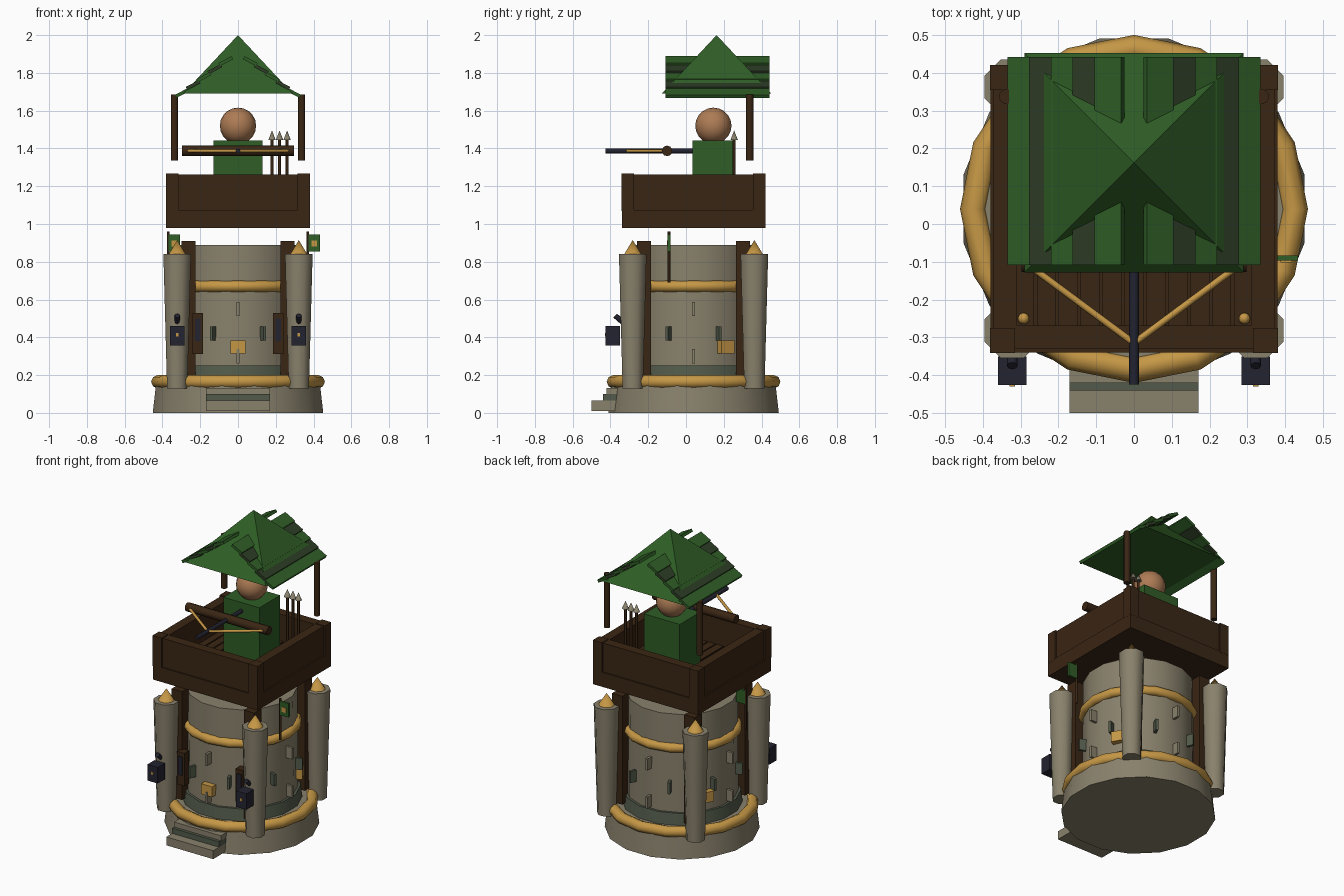
import bpy, math
from mathutils import Vector

if "Cube" in bpy.data.objects:
    bpy.data.objects.remove(bpy.data.objects["Cube"])

CY = 0.04  # tower axis in y


def mat(name, r, g, b):
    m = bpy.data.materials.new(name)
    m.diffuse_color = (r, g, b, 1)
    m.use_nodes = True
    m.node_tree.nodes["Principled BSDF"].inputs["Base Color"].default_value = m.diffuse_color
    return m


STONE = mat("stone", 0.25, 0.22, 0.15)
MOSS = mat("mossy stone", 0.085, 0.105, 0.07)
GOLD = mat("gold", 0.56, 0.31, 0.06)
WOOD = mat("dark wood", 0.042, 0.019, 0.007)
GREEN = mat("green", 0.028, 0.11, 0.019)
SHADE = mat("dark green", 0.026, 0.045, 0.018)
NAVY = mat("navy iron", 0.017, 0.017, 0.03)
SKIN = mat("skin", 0.42, 0.2, 0.09)


def finish(name, m, smooth):
    o = bpy.context.object
    o.name = name
    o.data.materials.append(m)
    if smooth:
        bpy.ops.object.shade_smooth_by_angle(angle=math.radians(smooth))
    return o


def box(name, m, loc, size, rot=(0, 0, 0)):
    bpy.ops.mesh.primitive_cube_add(size=1, location=loc, rotation=rot)
    o = finish(name, m, 0)
    o.scale = size
    return o


def cone(name, m, x, y, z0, z1, r0, r1, n=8, smooth=50):
    bpy.ops.mesh.primitive_cone_add(vertices=n, radius1=r0, radius2=r1, depth=z1 - z0,
                                    location=(x, y, (z0 + z1) / 2), rotation=(0, 0, math.pi / n))
    return finish(name, m, smooth)


def rod(name, m, a, b, r, n=10):
    a, b = Vector(a), Vector(b)
    d = b - a
    bpy.ops.mesh.primitive_cylinder_add(vertices=n, radius=r, depth=d.length, location=(a + b) / 2,
                                        rotation=d.to_track_quat('Z', 'Y').to_euler())
    return finish(name, m, 50)


def ring(name, m, z, major, minor):
    bpy.ops.mesh.primitive_torus_add(location=(0, CY, z), major_radius=major, minor_radius=minor,
                                     major_segments=16, minor_segments=8)
    return finish(name, m, 60)


def ball(name, m, loc, r):
    bpy.ops.mesh.primitive_uv_sphere_add(segments=16, ring_count=10, radius=r, location=loc)
    return finish(name, m, 60)


# stone base, drum and gold bands
cone("base", STONE, 0, CY, 0, 0.175, 0.46, 0.44, 16)
ring("base_band", GOLD, 0.165, 0.425, 0.035)
cone("drum_footing", MOSS, 0, CY, 0.17, 0.25, 0.36, 0.35, 16)
cone("drum", STONE, 0, CY, 0.2, 0.89, 0.335, 0.33, 16)
ring("drum_band", GOLD, 0.67, 0.33, 0.03)

# front steps
box("lower_step", STONE, (0, -0.42, 0.0375), (0.34, 0.16, 0.055))
box("middle_step", MOSS, (0, -0.37, 0.0825), (0.34, 0.14, 0.035))
box("upper_step", STONE, (0, -0.355, 0.115), (0.34, 0.13, 0.035))

# raised bricks set edge-on around the drum
for z, m, shift in ((0.3, STONE, 0), (0.42, MOSS, 0.5), (0.55, STONE, 0)):
    for i in range(8):
        a = (i + shift) * math.pi / 4
        box("brick", m, (0.335 * math.cos(a), CY + 0.335 * math.sin(a), z), (0.07, 0.016, 0.075), (0, 0, a))
for k in range(3):
    a = math.radians(30 + 120 * k)
    box("gold_brick", GOLD, (0.34 * math.cos(a), CY + 0.34 * math.sin(a), 0.348), (0.05, 0.08, 0.068), (0, 0, a))

# corner pillars, posts and platform corners
for sx in (-1, 1):
    for sy in (-1, 1):
        px, py = 0.322 * sx, CY + 0.322 * sy
        cone("pillar", STONE, px, py, 0.13, 0.84, 0.058, 0.079)
        cone("pillar_tip", GOLD, px, py, 0.835, 0.915, 0.052, 0)
        box("corner_post", WOOD, (0.262 * sx, CY + 0.262 * sy, 0.555), (0.075, 0.075, 0.71))
        box("platform_corner", WOOD, (0.348 * sx, CY + 0.348 * sy, 1.168), (0.066, 0.066, 0.2))

# platform floor, planks and walls
box("platform_floor", WOOD, (0, CY, 1.027), (0.76, 0.76, 0.095))
for i in range(11):
    box("floor_plank", WOOD, (-0.29 + 0.058 * i, CY, 1.08), (0.05, 0.64, 0.018))
for s in (-1, 1):
    box("wall_x", WOOD, (0.34 * s, CY, 1.168), (0.062, 0.66, 0.19))
    box("wall_y", WOOD, (0, CY + 0.34 * s, 1.168), (0.66, 0.062, 0.19))

# lanterns, arrow slits, flags, knobs and roof posts, on both sides
for s in (-1, 1):
    box("lantern", NAVY, (0.322 * s, -0.388, 0.408), (0.075, 0.075, 0.105))
    box("lantern_light", GOLD, (0.322 * s, -0.427, 0.413), (0.014, 0.005, 0.018))
    rod("lantern_hook", NAVY, (0.322 * s, -0.375, 0.515), (0.322 * s, -0.335, 0.48), 0.014, 8)
    box("slit_frame", WOOD, (0.213 * s, -0.265, 0.42), (0.055, 0.05, 0.215))
    box("slit", NAVY, (0.213 * s, -0.291, 0.44), (0.03, 0.012, 0.12))
    rod("flag_pole", WOOD, (0.37 * s, -0.09, 0.69), (0.37 * s, -0.09, 0.96), 0.007, 8)
    fx = 0.37 * s + 0.033
    box("flag", GREEN, (fx, -0.09, 0.9), (0.062, 0.014, 0.09))
    box("flag_badge", GOLD, (fx, -0.098, 0.897), (0.03, 0.007, 0.032))
    ball("gold_knob", GOLD, (0.292 * s, -0.25, 1.1), 0.015)
    rod("roof_post", WOOD, (0.337 * s, 0.337, 1.335), (0.337 * s, 0.337, 1.685), 0.02)

# guard
box("guard_body", GREEN, (0, 0.143, 1.262), (0.26, 0.215, 0.36))
ball("guard_head", SKIN, (0, 0.145, 1.52), 0.096)

# crossbow
rod("bow_stock", NAVY, (0, -0.425, 1.387), (0, 0.04, 1.387), 0.013, 8)
rod("bow_limb", WOOD, (-0.297, -0.1, 1.387), (0.297, -0.1, 1.387), 0.028)
for s in (-1, 1):
    rod("bow_string", GOLD, (0.27 * s, -0.115, 1.387), (0, -0.315, 1.387), 0.009, 8)

# spare arrows
for x in (0.18, 0.22, 0.26):
    rod("arrow_shaft", WOOD, (x, 0.255, 1.09), (x, 0.255, 1.45), 0.008, 8)
    cone("arrow_head", STONE, x, 0.255, 1.445, 1.495, 0.021, 0)

# pyramid roof with sloping slats over its sides
cone("roof", GREEN, 0, 0.162, 1.69, 2.0, 0.29 * math.sqrt(2), 0, 4, 0)
for s in (-1, 1):
    for i in range(5):
        box("roof_slat", (GREEN, SHADE)[i % 2], ((0.065 + 0.0575 * i) * s, 0.167, 1.862 - 0.042 * i),
            (0.08, 0.55, 0.018), (0, math.radians(28) * s, 0))
